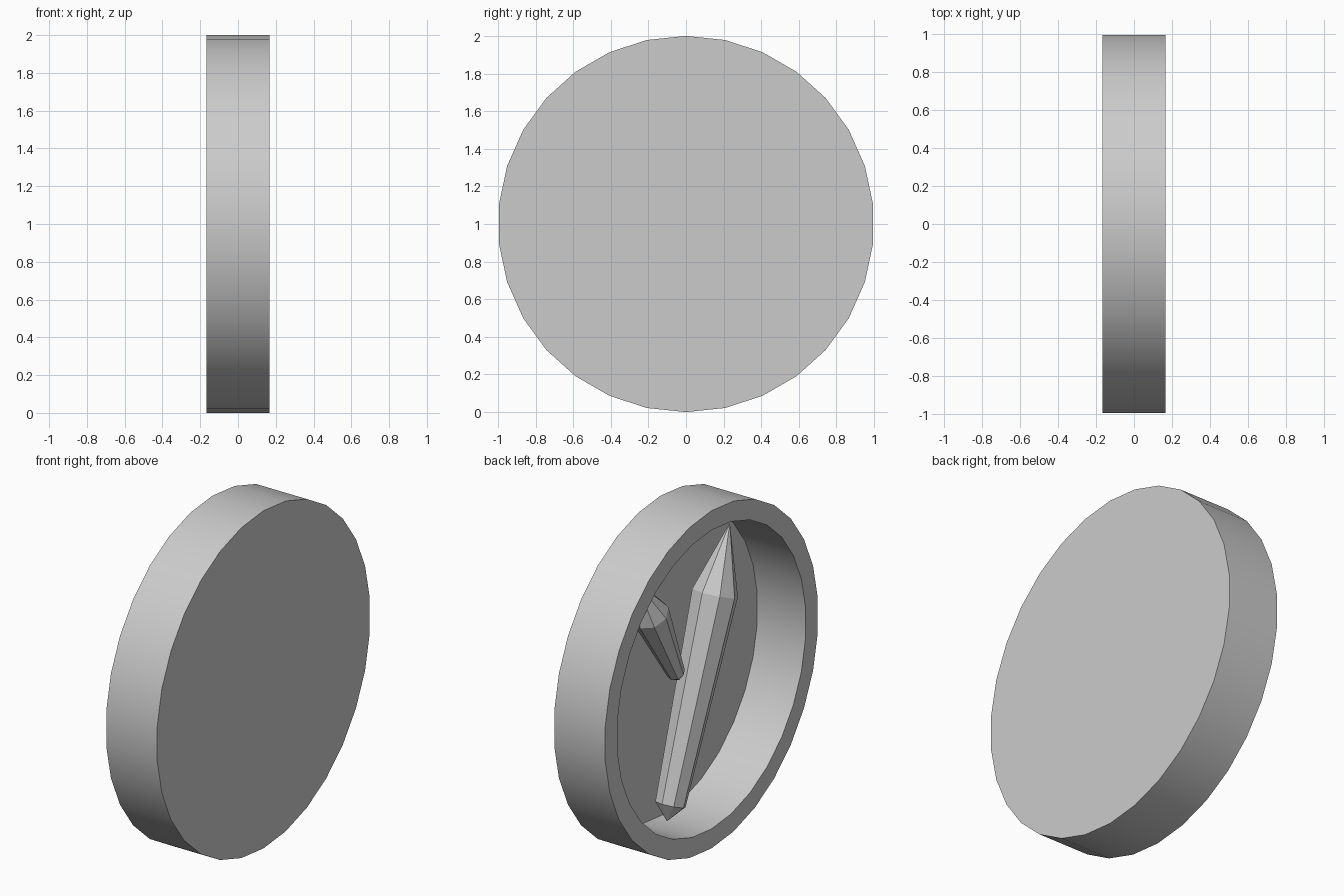
import bpy
import bmesh
import math
from mathutils import Vector

cube = bpy.data.objects.get("Cube")
if cube:
    bpy.data.objects.remove(cube, do_unlink=True)

grey = bpy.data.materials.new("plain grey")
grey.use_nodes = True
grey.diffuse_color = (0.6, 0.6, 0.6, 1)
grey.node_tree.nodes["Principled BSDF"].inputs["Base Color"].default_value = (0.6, 0.6, 0.6, 1)


def loft(name, origin, axis, u, sides, rings):
    """Skin (distance along axis, radius) rings and cap both ends; radius 0 makes a point."""
    axis = Vector(axis).normalized()
    u = Vector(u)
    v = axis.cross(u)
    bm = bmesh.new()
    loops = []
    for dist, radius in rings:
        centre = Vector(origin) + axis * dist
        if radius == 0:
            loops.append([bm.verts.new(centre)] * sides)
            continue
        angles = [math.tau * i / sides for i in range(sides)]
        loops.append([bm.verts.new(centre + radius * (u * math.cos(a) + v * math.sin(a)))
                      for a in angles])
    for low, high in zip(loops, loops[1:]):
        for i in range(sides):
            j = (i + 1) % sides
            corners = dict.fromkeys((low[i], low[j], high[j], high[i]))
            bm.faces.new(list(corners))
    for loop in (loops[0], loops[-1]):
        if len(set(loop)) > 1:
            bm.faces.new(loop)
    bmesh.ops.recalc_face_normals(bm, faces=bm.faces)
    mesh = bpy.data.meshes.new(name)
    bm.to_mesh(mesh)
    bm.free()
    mesh.materials.append(grey)
    obj = bpy.data.objects.new(name, mesh)
    bpy.context.collection.objects.link(obj)
    return obj


def crystal(name, base, shoulder, base_radius, shoulder_radius, foot, tip):
    """Eight-sided tapering shaft with a short point below and a long point above."""
    base, shoulder = Vector(base), Vector(shoulder)
    length = (shoulder - base).length
    loft(name, base, shoulder - base, (1, 0, 0), 8,
         [(-foot, 0), (0, base_radius), (length, shoulder_radius), (length + tip, 0)])


# Round shallow dish, open towards -x
half, wall, floor = 0.167, 0.885, 0.15
dish = loft("round_dish", (0, 0, 1), (1, 0, 0), (0, 0, 1), 30,
            [(half, 1), (-half, 1), (-half, wall), (floor, wall)])
bpy.ops.object.select_all(action='DESELECT')
dish.select_set(True)
bpy.context.view_layer.objects.active = dish
bpy.ops.object.shade_smooth_by_angle(angle=math.radians(30))

# Faceted pointed shafts inside the dish
crystal("long_crystal", (0, 0.145, 0.272), (0, -0.272, 1.365), 0.085, 0.128, 0.094, 0.388)
crystal("short_crystal", (0, 0.094, 1.03), (0, 0.337, 1.473), 0.05, 0.106, 0.06, 0.28)
